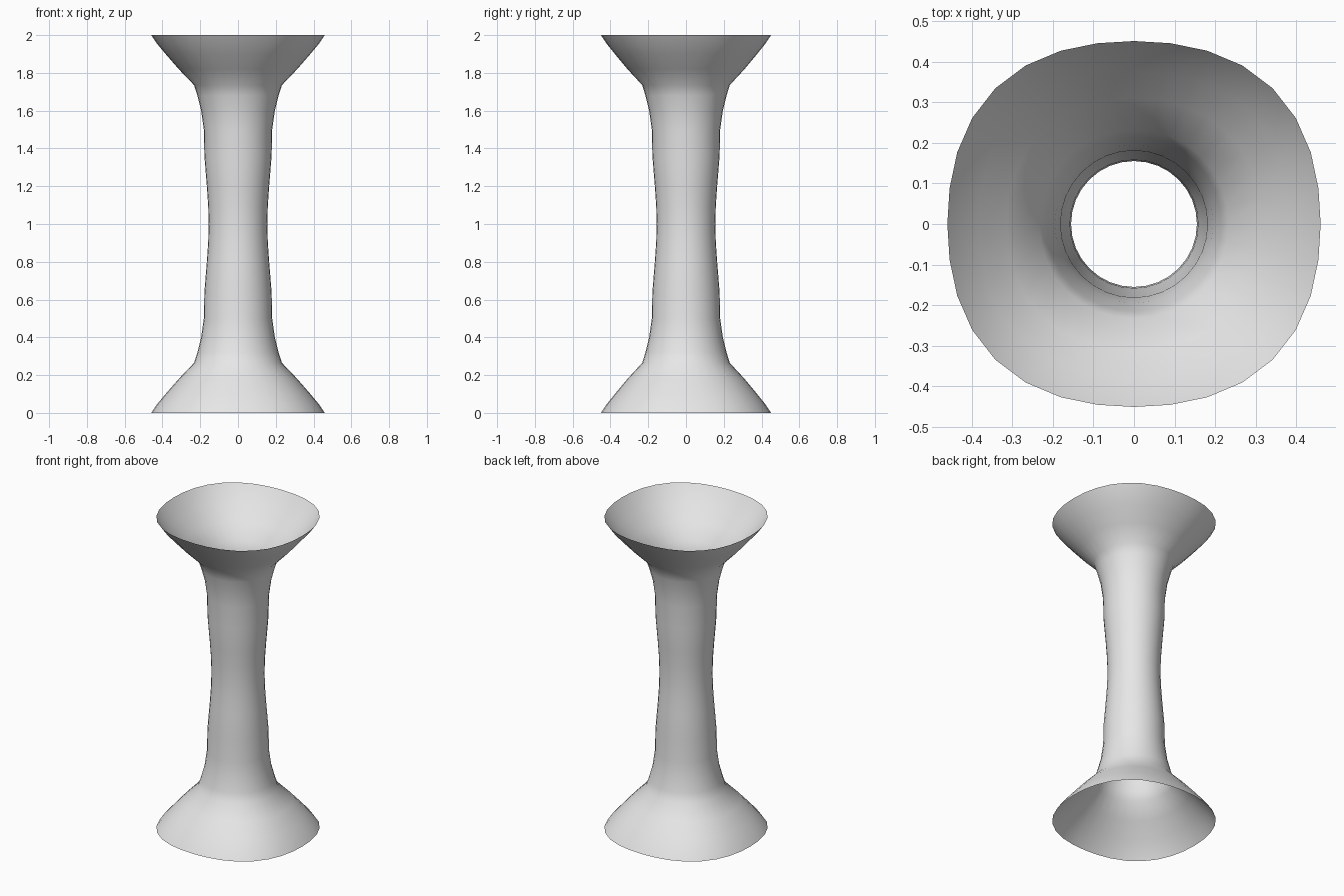
import bpy, bmesh, math

if "Cube" in bpy.data.objects:
    bpy.data.objects.remove(bpy.data.objects["Cube"])

SEGMENTS = 32

# Lower half profile: (height, radius, squareness of the cross-section)
half = [(0.0, 0.455, 1.0), (0.045, 0.425, 1.0), (0.10, 0.38, 0.9),
        (0.18, 0.312, 0.6), (0.265, 0.232, 0.2), (0.32, 0.215, 0.1),
        (0.40, 0.195, 0.0), (0.50, 0.181, 0.0), (0.64, 0.178, 0.0),
        (0.80, 0.165, 0.0), (0.90, 0.158, 0.0), (1.0, 0.155, 0.0)]

# Mirror the profile about the waist
profile = half + [(2 - z, r, s) for z, r, s in reversed(half[:-1])]

grey = bpy.data.materials.new("light_grey")
grey.diffuse_color = (0.8, 0.8, 0.8, 1)
grey.use_nodes = True
grey.node_tree.nodes["Principled BSDF"].inputs["Base Color"].default_value = grey.diffuse_color

# Open, thin-walled flared tube with softly squared rims
bm = bmesh.new()
rings = []
for z, r, s in profile:
    ring = []
    for i in range(SEGMENTS):
        a = 2 * math.pi * i / SEGMENTS
        rad = r * (1 + 0.05 * s * math.sin(2 * a) ** 2)
        x = rad * math.cos(a) * (1 + 0.01 * s)
        y = rad * math.sin(a) * (1 - 0.01 * s)
        ring.append(bm.verts.new((x, y, z)))
    rings.append(ring)

for lower, upper in zip(rings, rings[1:]):
    for i in range(SEGMENTS):
        j = (i + 1) % SEGMENTS
        bm.faces.new((lower[i], lower[j], upper[j], upper[i])).smooth = True

mesh = bpy.data.meshes.new("flared_tube")
bm.to_mesh(mesh)
bm.free()
mesh.materials.append(grey)
tube = bpy.data.objects.new("flared_tube", mesh)
bpy.context.collection.objects.link(tube)
